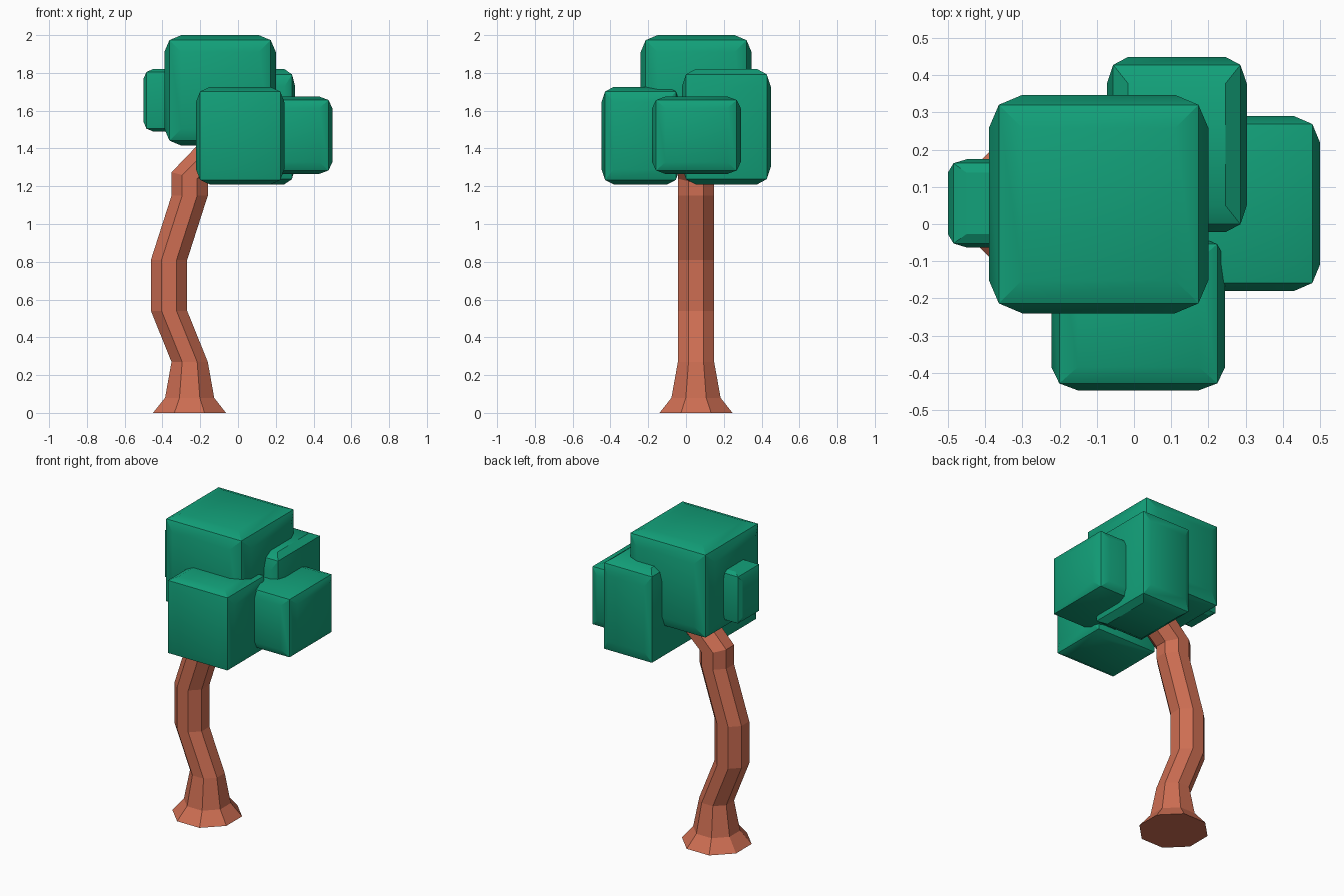
import bpy, bmesh, math
from mathutils import Vector

if "Cube" in bpy.data.objects:
    bpy.data.objects.remove(bpy.data.objects["Cube"])


def material(name, color):
    m = bpy.data.materials.new(name)
    m.diffuse_color = color
    m.use_nodes = True
    m.node_tree.nodes["Principled BSDF"].inputs["Base Color"].default_value = m.diffuse_color
    return m


bark = material("bark", (0.61, 0.155, 0.085, 1))
foliage = material("foliage", (0.006, 0.35, 0.19, 1))


def add_object(name, bm, mat):
    bmesh.ops.recalc_face_normals(bm, faces=bm.faces)
    mesh = bpy.data.meshes.new(name)
    bm.to_mesh(mesh)
    bm.free()
    mesh.materials.append(mat)
    ob = bpy.data.objects.new(name, mesh)
    bpy.context.collection.objects.link(ob)
    return ob


# Leaf block: box whose faces each swell out to a smaller raised panel
BULGE = 1.1


def leaf_block(name, xr, yr, zr):
    bm = bmesh.new()
    bmesh.ops.create_cube(bm, size=2)
    for f in list(bm.faces):
        n = f.normal.copy()
        bmesh.ops.inset_individual(bm, faces=[f], thickness=1 / 3)
        for v in f.verts:
            v.co += n * (BULGE - 1)
    centre = Vector([(a + b) / 2 for a, b in (xr, yr, zr)])
    half = Vector([(b - a) / 2 / BULGE for a, b in (xr, yr, zr)])
    for v in bm.verts:
        v.co = v.co * half + centre
    ob = add_object(name, bm, foliage)
    bpy.ops.object.select_all(action='DESELECT')
    bpy.context.view_layer.objects.active = ob
    ob.select_set(True)
    bpy.ops.object.shade_smooth_by_angle(angle=math.radians(30))


leaf_block("crown_top", (-0.39, 0.20), (-0.24, 0.347), (1.415, 2.0))
leaf_block("crown_front", (-0.222, 0.245), (-0.447, -0.035), (1.21, 1.725))
leaf_block("crown_back", (-0.073, 0.303), (-0.022, 0.449), (1.21, 1.82))
leaf_block("crown_right", (0.04, 0.50), (-0.18, 0.29), (1.265, 1.675))
leaf_block("crown_left", (-0.50, -0.17), (-0.063, 0.174), (1.49, 1.82))

# Trunk: eight-sided rings (centre x, z, flat-to-flat half width, tilt)
rings = [(-0.257, 0, 0.193, 0), (-0.256, 0.08, 0.13, 0),
         (-0.256, 0.27, 0.096, 0), (-0.365, 0.54, 0.096, 0),
         (-0.365, 0.81, 0.096, 0), (-0.256, 1.15, 0.096, 0),
         (-0.256, 1.25, 0.096, 14), (-0.03, 1.47, 0.096, 45)]
bm = bmesh.new()
loops = []
for x, z, r, tilt in rings:
    t = math.radians(tilt)
    R = r / math.cos(math.pi / 8)
    loop = []
    for i in range(8):
        a = (i + 0.5) * math.pi / 4
        u, v = R * math.cos(a), R * math.sin(a)
        stretch = 1 if tilt > 30 else 1 / math.cos(t)
        u *= stretch
        loop.append(bm.verts.new((x + u * math.cos(t), 0.053 + v, z - u * math.sin(t))))
    loops.append(loop)
for lo, hi in zip(loops, loops[1:]):
    for i in range(8):
        j = (i + 1) % 8
        bm.faces.new((lo[i], lo[j], hi[j], hi[i]))
bm.faces.new(loops[0][::-1])
bm.faces.new(loops[-1])
add_object("trunk", bm, bark)
